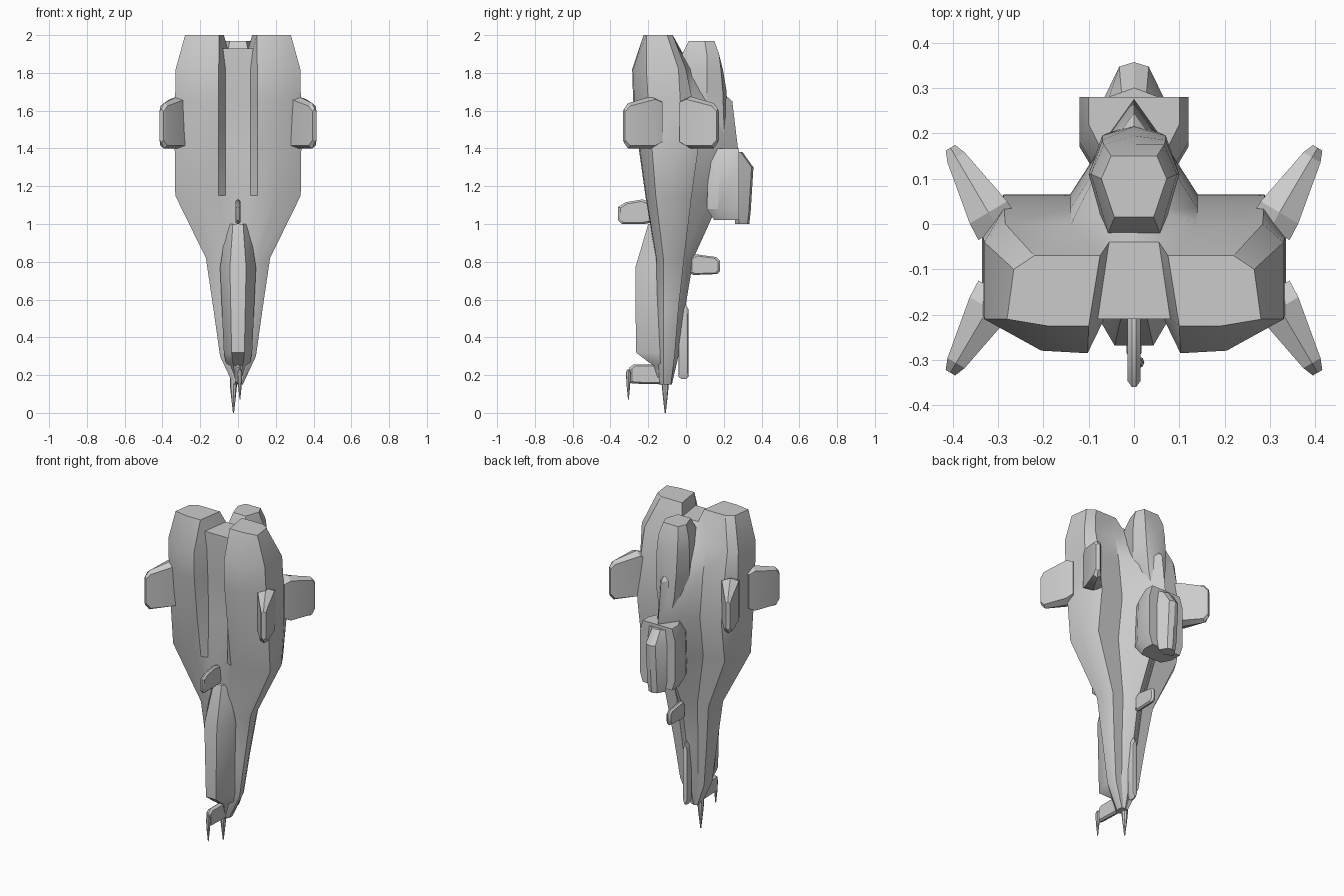
import bpy, bmesh, math
from mathutils import Vector

if "Cube" in bpy.data.objects:
    bpy.data.objects.remove(bpy.data.objects["Cube"])


def finish(name, bm, angle=30):
    bmesh.ops.remove_doubles(bm, verts=bm.verts, dist=0.0005)
    bmesh.ops.recalc_face_normals(bm, faces=bm.faces)
    me = bpy.data.meshes.new(name)
    bm.to_mesh(me)
    bm.free()
    ob = bpy.data.objects.new(name, me)
    bpy.context.collection.objects.link(ob)
    bpy.ops.object.select_all(action='DESELECT')
    ob.select_set(True)
    bpy.context.view_layer.objects.active = ob
    bpy.ops.object.shade_smooth_by_angle(angle=math.radians(angle))
    return ob


def loft(name, rings, caps=(True, True), angle=30):
    """Skin closed rings of equal length."""
    bm = bmesh.new()
    vs = [[bm.verts.new(p) for p in r] for r in rings]
    n = len(vs[0])
    for a, b in zip(vs, vs[1:]):
        for i in range(n):
            j = (i + 1) % n
            bm.faces.new((a[i], a[j], b[j], b[i]))
    if caps[0]:
        bm.faces.new(vs[0])
    if caps[1]:
        bm.faces.new(vs[-1])
    return finish(name, bm, angle)


def mirror_ring(half):
    """Half ring from centre front to centre back, completed across x."""
    return half + [(-x, y, z) for x, y, z in reversed(half) if x > 1e-6]


def hull_ring(z, w, valley, front, yf, yb, back, spine_x, spine):
    mid = back + 0.6 * (spine - back)
    return mirror_ring([(x, y, z) for x, y in (
        (0, valley), (.2 * w, valley), (.31 * w, front), (.62 * w, front * .98),
        (w, yf), (w, yb), (.86 * w, back), (.42 * w, back),
        (spine_x, mid), (0, spine))])


def plate(name, profile, thickness, x=0.0, bevel=0.3):
    """Thin plate in the y-z plane with chamfered rims."""
    c = sum((Vector(p) for p in profile), Vector((0, 0))) / len(profile)
    rings = []
    for dx, s in ((-1, .85), (-bevel, 1), (bevel, 1), (1, .85)):
        rings.append([(x + dx * thickness / 2, *(c + (Vector(p) - c) * s)) for p in profile])
    return loft(name, rings)


# main hull: z, half width, valley, front, side front, side back, back, spine x, spine
sections = [
    (0.15, .025, -.14, -.14, -.12, -.10, -.08, .006, -.075),
    (0.30, .095, -.15, -.15, -.12, -.09, -.06, .02, -.04),
    (0.55, .130, -.155, -.155, -.12, -.08, -.04, .03, -.005),
    (0.82, .170, -.16, -.16, -.12, -.06, -.01, .04, .04),
    (1.15, .332, -.20, -.215, -.16, -.05, .03, .06, .19),
    (1.40, .335, -.19, -.25, -.18, -.03, .065, .06, .275),
    (1.65, .333, -.20, -.28, -.20, -.03, .035, .06, .245),
    (1.82, .330, -.21, -.285, -.21, -.04, .0, .055, .05),
]
rings = [hull_ring(*s) for s in sections]
# engine ends rise above the recessed middle
top = mirror_ring([
    (0, -.21, 1.93), (.08, -.21, 1.93), (.10, -.225, 2.0), (.19, -.225, 2.0),
    (.28, -.21, 2.0), (.265, -.10, 2.0), (.22, -.07, 2.0), (.075, -.07, 2.0),
    (.055, -.04, 1.93), (0, -.04, 1.93)])
rings.append(top)
hull = loft("hull", rings, caps=(True, False))
bm = bmesh.new()
bm.from_mesh(hull.data)
v = [min(bm.verts, key=lambda q: (q.co - Vector(p)).length) for p in top]
n = len(v)
mir = lambda i: (n - i) % n if i < 9 else (11 if i == 8 else 9)
L = [None] + [v[n - i] for i in range(1, 9)]
for s in (v[:9], [v[0]] + L[1:]):
    bm.faces.new((s[2], s[3], s[4], s[5], s[6], s[7]))
    bm.faces.new((s[1], s[2], s[7], s[8]))
    bm.faces.new((s[0], s[1], s[8], v[9]))
finish("engine_hull", bm)
bpy.data.objects.remove(hull)

# dorsal engine: z, half width, front y, middle y, back y
loft("dorsal_engine", [mirror_ring([
    (0, f, z), (w * .6, f, z), (w, m, z), (w * .7, b, z), (0, b + .02 * k, z)])
    for z, w, f, m, b, k in (
        (1.42, .05, .05, .12, .20, 1), (1.55, .085, .0, .10, .20, 1),
        (1.70, .10, -.01, .11, .195, 1), (1.82, .10, -.03, .11, .185, .5),
        (1.90, .095, -.02, .11, .175, 0), (1.97, .072, .015, .10, .15, 0))])

# nose pod under the hull: z, half width, front y, back y
loft("nose_pod", [mirror_ring([
    (0, f, z), (w * .45, f, z), (w, f * .4 + b * .6, z), (w, b, z), (0, b, z)])
    for z, w, f, b in (
        (.15, .02, -.14, -.09), (.25, .05, -.17, -.10), (.27, .065, -.20, -.10),
        (.32, .075, -.265, -.11), (.77, .095, -.268, -.12),
        (1.0, .06, -.20, -.13))])

# four slanted side fins
root, tip = Vector((.30, -.01)), Vector((.405, .168))
side = Vector((tip.y - root.y, root.x - tip.x)).normalized()
for sx in (1, -1):
    for sy, label in ((1, "back"), (-1, "front")):
        fin = []
        for t, half, z0, z1 in ((0, .05, 1.42, 1.66), (.2, .048, 1.40, 1.675),
                                (.88, .022, 1.40, 1.64), (1, .012, 1.43, 1.61)):
            c = root.lerp(tip, t)
            ring = []
            for u, z in ((-1, z0 + .015), (0, z0), (1, z0 + .015),
                         (1, z1 - .015), (0, z1), (-1, z1 - .015)):
                p = c + side * half * u
                ring.append((sx * p.x, -.08 + sy * (p.y + .08), z))
            fin.append(ring)
        loft(f"{label}_fin_{'right' if sx > 0 else 'left'}", fin)

# back pack and its wedge cover
loft("back_pack", [mirror_ring([
    (0, f, z), (w * .7, f, z), (w, f + .06, z), (w, .28, z), (0, .28, z)])
    for z, w, f in ((1.02, .10, .15), (1.08, .12, .11), (1.33, .12, .12), (1.40, .10, .16))])
loft("pack_cover", [mirror_ring([(0, .26, z), (w, .28, z), (w * .5, b - .01, z), (0, b, z)])
     for z, w, b in ((1.0, .055, .335), (1.06, .065, .342), (1.30, .065, .357), (1.38, .055, .30))])

# small plates along the centre line
plate("front_blade", [(-.36, 1.02), (-.36, 1.09), (-.32, 1.115), (-.23, 1.13),
                      (-.17, 1.11), (-.17, 1.01), (-.22, 1.0), (-.34, 1.0)], .028)
plate("back_blade", [(.02, .74), (.02, .82), (.05, .84), (.16, .825), (.18, .805),
                     (.18, .75), (.165, .735), (.04, .73)], .028)
plate("spine_rail", [(-.04, .19), (-.025, .18), (0, .18), (.012, .19),
                     (.012, .55), (-.005, .58), (-.04, .58)], .028)
plate("nose_arm", [(-.30, .16), (-.30, .24), (-.28, .255), (-.10, .255),
                   (-.08, .24), (-.08, .15), (-.28, .155)], .032)


# needle probes
def needle(name, x, y, levels):
    loft(name, [[(x + r * math.cos(a), y + r * math.sin(a), z)
                 for a in (k * math.tau / 8 for k in range(8))] for z, r in levels])


needle("arm_probe", .01, -.305, ((.07, .002), (.14, .009), (.21, .013), (.23, .007)))
needle("nose_probe", -.024, -.11, ((0, .003), (.08, .012), (.15, .019), (.22, .019)))
